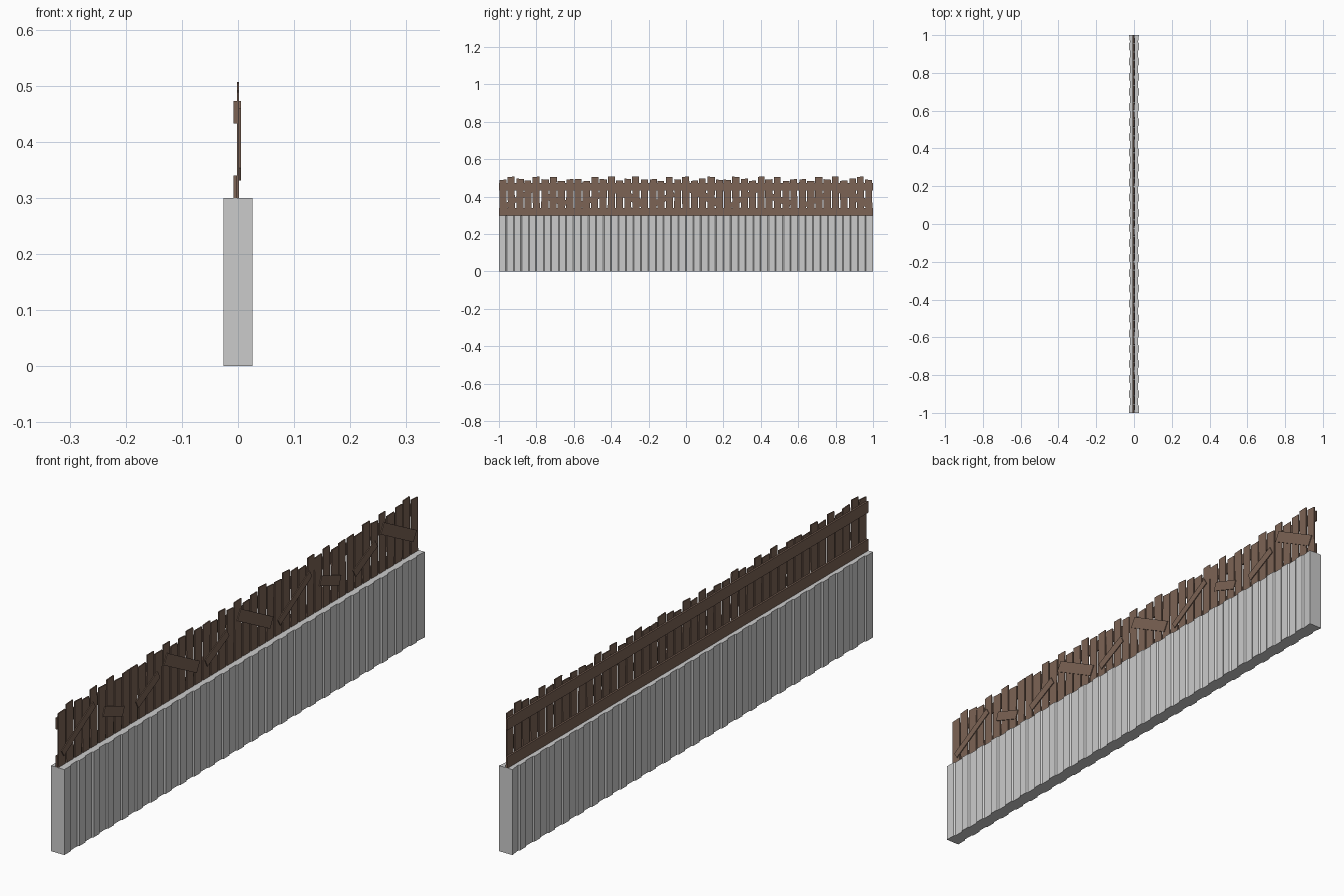
import bpy, bmesh, math, random
from mathutils import Matrix, Vector

if "Cube" in bpy.data.objects:
    bpy.data.objects.remove(bpy.data.objects["Cube"])

random.seed(4)
wood = bpy.data.materials.new("brown_wood")
wood.diffuse_color = (0.2, 0.125, 0.09, 1)
wood.use_nodes = True
wood.node_tree.nodes["Principled BSDF"].inputs["Base Color"].default_value = wood.diffuse_color


def finish(name, bm, mat=None):
    bmesh.ops.recalc_face_normals(bm, faces=bm.faces)
    me = bpy.data.meshes.new(name)
    bm.to_mesh(me)
    bm.free()
    ob = bpy.data.objects.new(name, me)
    bpy.context.collection.objects.link(ob)
    if mat:
        me.materials.append(mat)
    return ob


def prism(bm, outline, direction):
    """Extrude a flat outline along a direction."""
    face = bm.faces.new([bm.verts.new(p) for p in outline])
    ext = bmesh.ops.extrude_face_region(bm, geom=[face])
    bmesh.ops.translate(bm, vec=direction,
                        verts=[v for v in ext["geom"] if isinstance(v, bmesh.types.BMVert)])


def board(bm, y, z, length, width, angle, x0, x1):
    """Flat board in the yz plane, tilted by angle in degrees."""
    a = math.radians(angle)
    u, v = Vector((0, math.cos(a), math.sin(a))), Vector((0, -math.sin(a), math.cos(a)))
    c = Vector((x0, y, z))
    pts = [c + u * (sx * length / 2) + v * (sz * width / 2)
           for sx, sz in ((-1, -1), (1, -1), (1, 1), (-1, 1))]
    prism(bm, pts, (x1 - x0, 0, 0))


# Corrugated sheet wall, ribbed on both long sides
ribs, outer, inner = 25, 0.026, 0.0215
pitch = 2 / ribs
side = []
for i in range(ribs):
    y = -1 + i * pitch
    side += [(outer, y + (0 if i == 0 else 0.003)), (outer, y + 0.036),
             (inner, y + 0.042), (inner, y + pitch - 0.003)]
side[-1] = (outer, 1)
outline = [(x, y, 0) for x, y in side] + [(-x, y, 0) for x, y in reversed(side)]
bm = bmesh.new()
prism(bm, outline, (0, 0, 0.3))
finish("corrugated_wall", bm)

# Uneven upright planks, in five groups of nine
tops = [0.491, 0.507, 0.496, 0.486, 0.507, 0.493, 0.506, 0.484, 0.494]
step = 0.4 / 9
bm = bmesh.new()
for g, flipped in enumerate([False, True, True, False, True]):
    row = tops[::-1] if flipped else tops
    for i, top in enumerate(row):
        y = -1 + g * 0.4 + (i + 0.5) * step
        lean = random.uniform(-0.003, 0.003)
        slope = random.uniform(-0.003, 0.003)
        w0, w1 = 0.019, random.uniform(0.0175, 0.0205)
        lo, hi = max(-1, y + lean - w1), min(1, y + lean + w1)
        prism(bm, [(-0.002, y - w0, 0.298), (-0.002, y + w0, 0.298),
                   (-0.002, hi, top - max(slope, 0)),
                   (-0.002, lo, top + min(slope, 0))], (0.004, 0, 0))
finish("fence_planks", bm, wood)

# Two horizontal rails on the back
for name, z in (("lower_rail", 0.32), ("upper_rail", 0.453)):
    bm = bmesh.new()
    board(bm, 0, z, 2, 0.04, 0, -0.008, -0.002)
    finish(name, bm, wood)

# Patch boards nailed on the other face: y, z, length, width, angle
long_b, short_b = (0.395, 0.205, 0.026, 31), (0.382, 0.115, 0.034, -20)
diag_b, tilt_b = (0.385, 0.135, 0.03, 27), (0.407, 0.205, 0.04, -28)
patches = [(-0.89, long_b), (-0.695, short_b), (-0.505, diag_b), (-0.317, tilt_b),
           (-0.122, diag_b), (0.09, tilt_b), (0.31, long_b), (0.506, short_b),
           (0.70, diag_b), (0.885, tilt_b)]
bm = bmesh.new()
for y, (z, length, width, angle) in patches:
    board(bm, y, z, length, width, angle, 0.002, 0.005)
finish("patch_boards", bm, wood)
